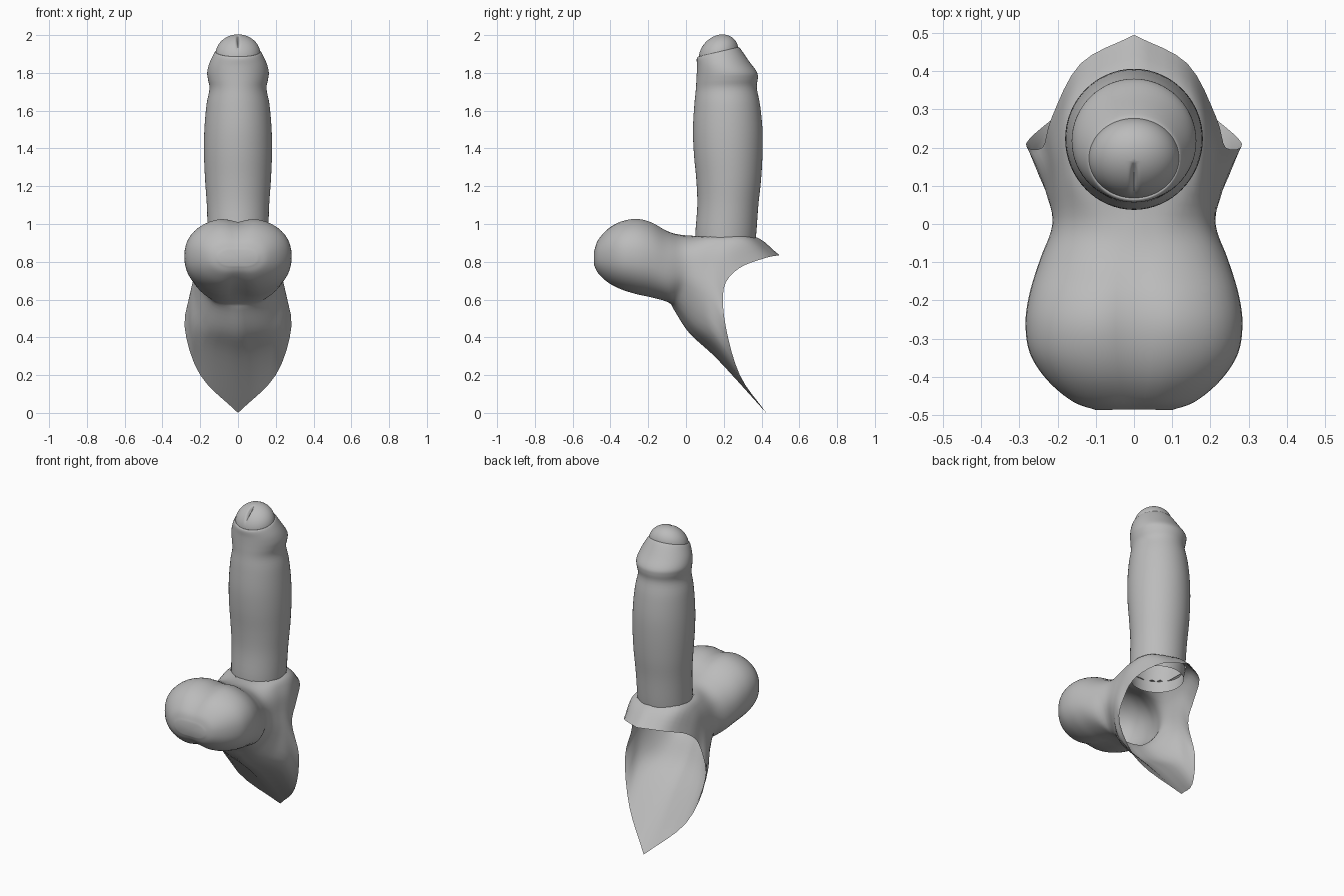
import bpy, bmesh, math
from mathutils import Vector

if "Cube" in bpy.data.objects:
    bpy.data.objects.remove(bpy.data.objects["Cube"])

grey = bpy.data.materials.new("plain grey")
grey.diffuse_color = (0.5, 0.5, 0.5, 1)
grey.use_nodes = True
grey.node_tree.nodes["Principled BSDF"].inputs["Base Color"].default_value = grey.diffuse_color


def spline(keys, steps):
    """Catmull-Rom through equally spaced keys, with steps samples per span."""
    ext = [keys[0] * 2 - keys[1]] + keys + [keys[-1] * 2 - keys[-2]]
    out = []
    for i in range(1, len(ext) - 2):
        a, b, c, d = ext[i - 1:i + 3]
        for s in range(steps):
            t = s / steps
            out.append(0.5 * (2 * b + (c - a) * t + (2 * a - 5 * b + 4 * c - d) * t * t
                              + (3 * b - a - 3 * c + d) * t ** 3))
    return out + [keys[-1]]


def loft(name, rings, tip=None, cut=None):
    """Skin closed rings; tip closes the last ring; cut removes faces by centre."""
    bm = bmesh.new()
    rows = [[bm.verts.new(p) for p in r] for r in rings]
    n = len(rows[0])
    for a, b in zip(rows, rows[1:]):
        for i in range(n):
            j = (i + 1) % n
            bm.faces.new((a[i], a[j], b[j], b[i]))
    if tip:
        v = bm.verts.new(tip)
        for i in range(n):
            bm.faces.new((rows[-1][i], rows[-1][(i + 1) % n], v))
    if cut:
        gone = [f for f in bm.faces if cut(f.calc_center_median())]
        bmesh.ops.delete(bm, geom=gone, context='FACES')
    bmesh.ops.recalc_face_normals(bm, faces=bm.faces)
    me = bpy.data.meshes.new(name)
    bm.to_mesh(me)
    bm.free()
    me.materials.append(grey)
    ob = bpy.data.objects.new(name, me)
    bpy.context.collection.objects.link(ob)
    bpy.ops.object.select_all(action='DESELECT')
    ob.select_set(True)
    bpy.context.view_layer.objects.active = ob
    bpy.ops.object.shade_smooth_by_angle(angle=math.radians(50))
    return ob


def tilted_ring(key, n=64):
    """Ellipse from front point (y, z) to back point (y, z) with half width x."""
    yf, zf, yb, zb, w = key
    front, back = Vector((0, yf, zf)), Vector((0, yb, zb))
    mid, half = (front + back) / 2, (back - front) / 2
    return [mid - half * math.cos(a) + Vector((w * math.sin(a), 0, 0))
            for a in (2 * math.pi * i / n for i in range(n))]


# Shaft: a gently curved tube, open below, with a sleeve folding in at the top
shaft_keys = [Vector(k) for k in (
    (.055, .86, .36, .86, .155), (.05, .95, .372, .95, .16), (.06, 1.1, .383, 1.1, .165),
    (.055, 1.23, .397, 1.23, .174), (.042, 1.37, .405, 1.37, .18),
    (.037, 1.5, .405, 1.5, .178), (.044, 1.63, .392, 1.63, .167),
    (.052, 1.71, .375, 1.72, .151), (.055, 1.76, .38, 1.77, .159),
    (.057, 1.80, .375, 1.805, .163), (.058, 1.84, .335, 1.86, .152),
    (.057, 1.875, .29, 1.925, .128), (.066, 1.886, .275, 1.936, .117),
    (.08, 1.87, .265, 1.925, .108))]
loft("shaft", [tilted_ring(k) for k in spline(shaft_keys, 4)])

# Rounded tip: a dome with a shallow slit at the front
front, back, top = Vector((0, .068, 1.87)), Vector((0, .278, 1.925)), Vector((0, .165, 2.0))
mid = (front + back) / 2
dome = []
for i in range(24):
    a = math.pi / 2 * i / 24
    ring = []
    for j in range(96):
        b = 2 * math.pi * j / 96
        p = (mid + (back - front) / 2 * math.cos(a) * -math.cos(b)
             + Vector((.119 * math.cos(a) * math.sin(b), 0, 0)) + (top - mid) * math.sin(a))
        if p.y < .165:
            run = max(0, math.sin(math.pi * min(1, max(0, (p.y - .07) / .095))))
            p.z -= .02 * run * math.exp(-(p.x / .007) ** 2)
        ring.append(p)
    dome.append(ring)
loft("rounded_tip", dome, tip=top)


# Body: a two-lobed pouch in front that opens into a flared skirt behind
def lobe_half(y, top_z, low_z, w, dent, n=24):
    zc, h = (top_z + low_z) / 2, (top_z - low_z) / 2
    pts = []
    for i in range(n + 1):
        a = math.pi * i / n
        s, c = math.sin(a), math.cos(a)
        x = w * max(s, 0) ** .88
        groove = 1 - dent * math.exp(-(x / .055) ** 2)
        pts.append(Vector((x, y + .02 * (1 - groove), zc + h * math.copysign(abs(c) ** .88, c) * groove)))
    return pts


lobes = [(-.487, .865, .775, .10, .1), (-.465, .925, .73, .16, .12), (-.41, .985, .68, .226, .12),
         (-.34, 1.022, .645, .272, .12), (-.26, 1.035, .62, .284, .12), (-.18, 1.015, .603, .273, .09),
         (-.09, .963, .578, .245, .03)]
halves = [lobe_half(*k) for k in lobes]
skirt = [
    [(0, 0, .94), (.1, 0, .925), (.18, 0, .87), (.212, 0, .78), (.20, -.01, .68),
     (.12, -.04, .57), (0, -.06, .54)],
    [(0, .16, .935), (.14, .14, .933), (.19, .12, .88), (.215, .09, .78), (.225, .07, .64),
     (.16, .05, .47), (0, .02, .42)],
    [(0, .36, .935), (.15, .31, .925), (.205, .22, .86), (.225, .16, .76), (.25, .13, .60),
     (.22, .15, .39), (0, .17, .28)],
    [(0, .495, .835), (.14, .42, .82), (.215, .28, .765), (.24, .2, .66), (.283, .21, .46),
     (.2, .285, .2), (0, .425, 0)]]
halves += [spline([Vector(p) for p in h], 4) for h in skirt]

columns = [spline(list(c), 5) for c in zip(*halves)]
rings = []
for half in zip(*columns):
    mirror = [Vector((-p.x, p.y, p.z)) for p in half[-2:0:-1]]
    rings.append(list(half) + mirror)
rings.reverse()


def inside_shaft(c):
    return c.z > .88 and (c.x / .15) ** 2 + ((c.y - .21) / .15) ** 2 < 1


loft("body", rings, tip=Vector((0, -.484, .82)), cut=inside_shaft)
